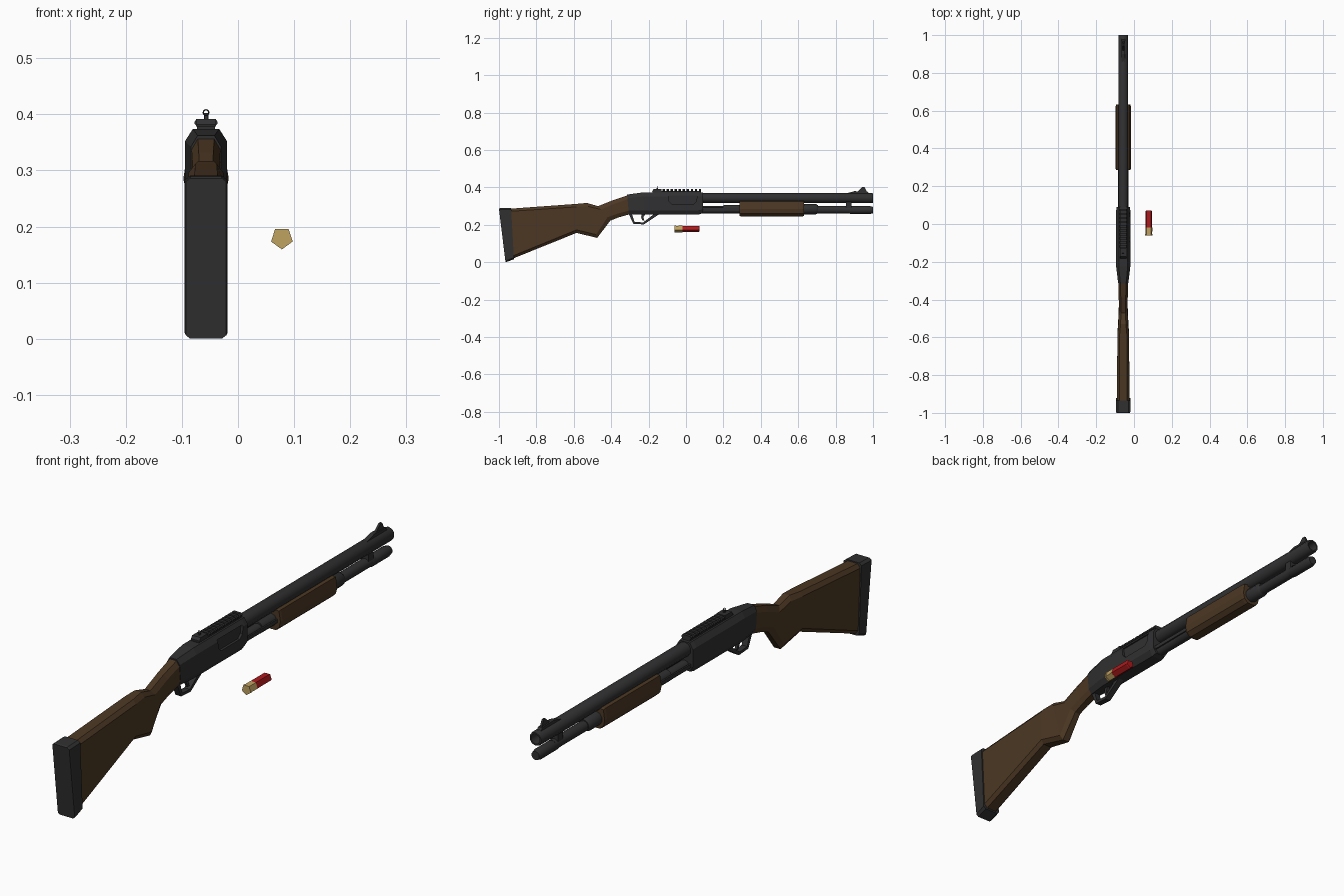
import bpy, bmesh, math

if "Cube" in bpy.data.objects:
    bpy.data.objects.remove(bpy.data.objects["Cube"])

GX = -0.057  # centre plane of the gun


def mat(name, r, g, b):
    m = bpy.data.materials.new(name)
    m.diffuse_color = (r, g, b, 1)
    m.use_nodes = True
    m.node_tree.nodes["Principled BSDF"].inputs["Base Color"].default_value = m.diffuse_color
    return m


STEEL = mat("dark_steel", 0.030, 0.030, 0.032)
RUBBER = mat("black_rubber", 0.030, 0.030, 0.031)
WOOD = mat("brown_wood", 0.072, 0.039, 0.017)
RED = mat("red_plastic", 0.42, 0.010, 0.012)
BRASS = mat("brass", 0.53, 0.36, 0.12)


def finish(name, bm, material, smooth=None):
    bmesh.ops.recalc_face_normals(bm, faces=bm.faces)
    me = bpy.data.meshes.new(name)
    bm.to_mesh(me)
    bm.free()
    ob = bpy.data.objects.new(name, me)
    bpy.context.collection.objects.link(ob)
    me.materials.append(material)
    if smooth:
        bpy.ops.object.select_all(action='DESELECT')
        ob.select_set(True)
        bpy.context.view_layer.objects.active = ob
        bpy.ops.object.shade_smooth_by_angle(angle=smooth)
    return ob


def skin(name, rings, material, smooth=None):
    """Join equal-length rings of points and cap both ends."""
    bm = bmesh.new()
    vs = [[bm.verts.new(p) for p in r] for r in rings]
    n = len(vs[0])
    for a, b in zip(vs, vs[1:]):
        for i in range(n):
            bm.faces.new((a[i], a[(i + 1) % n], b[(i + 1) % n], b[i]))
    bm.faces.new(vs[0])
    bm.faces.new(vs[-1])
    return finish(name, bm, material, smooth)


def body(name, stations, material, smooth=None):
    """Loft of chamfered rectangles: (y_top, z_top, y_bot, z_bot, half_width, chamfer_x, chamfer_z)."""
    rings = []
    for yt, zt, yb, zb, w, cx, cz in stations:
        h = zt - zb
        half = [(w - cx, 0), (w, cz / h), (w, 1 - cz / h), (w - cx, 1)]
        pts = half + [(-x, t) for x, t in reversed(half)]
        rings.append([(GX + x, yb + (yt - yb) * t, zb + h * t) for x, t in pts])
    return skin(name, rings, material, smooth)


def lathe(name, profile, z, material, sides=10, x=GX, phase=0.0, smooth=0.7):
    """Turned part along y from (y, radius) pairs."""
    rings = []
    for y, r in profile:
        ang = [phase + 2 * math.pi * i / sides for i in range(sides)]
        rings.append([(x + r * math.sin(a), y, z + r * math.cos(a)) for a in ang])
    return skin(name, rings, material, smooth)


def prism(name, pts, w, material, x=GX):
    """Side profile in (y, z), extruded across x."""
    return skin(name, [[(x + s * w, y, z) for y, z in pts] for s in (-1, 1)], material)


def block(name, y0, y1, z0, z1, w, material, x=GX):
    return prism(name, [(y0, z0), (y1, z0), (y1, z1), (y0, z1)], w, material, x)


# Wooden stock with pistol grip
body("stock", [
    (-0.945, 0.286, -0.92, 0.022, 0.033, 0.012, 0.014),
    (-0.585, 0.312, -0.585, 0.157, 0.031, 0.012, 0.016),
    (-0.53, 0.317, -0.475, 0.130, 0.025, 0.011, 0.018),
    (-0.47, 0.300, -0.405, 0.222, 0.023, 0.011, 0.018),
    (-0.39, 0.332, -0.36, 0.240, 0.024, 0.011, 0.020),
    (-0.30, 0.361, -0.30, 0.257, 0.026, 0.011, 0.020),
], WOOD)

# Recoil pad
body("butt_pad", [
    (-1.0, 0.286, -0.965, 0.0, 0.036, 0.008, 0.006),
    (-0.995, 0.289, -0.958, 0.002, 0.038, 0.010, 0.008),
    (-0.935, 0.291, -0.92, 0.016, 0.038, 0.010, 0.008),
], RUBBER)

# Receiver
receiver = body("receiver", [
    (-0.315, 0.362, -0.305, 0.256, 0.027, 0.012, 0.020),
    (-0.225, 0.374, -0.225, 0.256, 0.0375, 0.014, 0.022),
    (0.07, 0.374, 0.07, 0.256, 0.0375, 0.014, 0.022),
    (0.09, 0.372, 0.09, 0.262, 0.0355, 0.014, 0.022),
], STEEL)

# Ejection port cut into the right side
cutter = prism("port_cutter", [(-0.09, 0.325), (-0.075, 0.310), (0.04, 0.310), (0.055, 0.325),
                               (0.06, 0.358), (-0.095, 0.358)], 0.014, STEEL, x=GX + 0.042)
cutter.hide_render = True
cutter.hide_viewport = True
cut = receiver.modifiers.new("port", 'BOOLEAN')
cut.object = cutter
cut.operation = 'DIFFERENCE'
cut.solver = 'EXACT'

# Trigger guard and trigger
prism("trigger_guard", [(-0.308, 0.262), (-0.282, 0.206), (-0.225, 0.202), (-0.135, 0.262),
                        (-0.165, 0.262), (-0.229, 0.213), (-0.275, 0.216), (-0.290, 0.262)],
      0.012, STEEL)
prism("trigger", [(-0.235, 0.262), (-0.215, 0.262), (-0.228, 0.240), (-0.222, 0.222),
                  (-0.232, 0.222), (-0.240, 0.240)], 0.005, STEEL)

# Barrel with open muzzle, magazine tube, sleeve and cap
lathe("barrel", [(0.06, 0.027), (0.995, 0.027), (1.0, 0.025), (1.0, 0.019), (0.9, 0.019)],
      0.343, STEEL)
lathe("magazine_tube", [(0.06, 0.020), (0.90, 0.020)], 0.281, STEEL)
lathe("pump_sleeve", [(0.20, 0.023), (0.62, 0.023), (0.625, 0.0275), (0.695, 0.0275),
                      (0.705, 0.021)], 0.284, STEEL)
lathe("magazine_cap", [(0.87, 0.018), (0.88, 0.021), (0.985, 0.021), (1.0, 0.017)], 0.279, STEEL)
block("barrel_clamp", 0.855, 0.885, 0.272, 0.345, 0.016, STEEL)
for s in (-1, 1):
    block("action_bar", 0.08, 0.30, 0.278, 0.292, 0.003, STEEL, x=GX + s * 0.024)

# Wooden pump handle
half = [(0.018, 0.245), (0.035, 0.260), (0.0405, 0.285), (0.034, 0.326), (0.022, 0.328)]
section = half + [(-x, z) for x, z in reversed(half)]
skin("pump_handle", [[(GX + x * k, y, 0.286 + (z - 0.286) * k) for x, z in section]
                     for y, k in ((0.285, 0.95), (0.295, 1), (0.62, 1), (0.632, 0.95))], WOOD)

# Accessory rail with cross ribs
block("rail_base", -0.18, 0.08, 0.368, 0.382, 0.016, STEEL)
for i in range(10):
    y = -0.125 + i * 0.0215
    sec = [(0.016, 0.379), (0.0205, 0.383), (0.0205, 0.387), (0.016, 0.392)]
    sec += [(-x, z) for x, z in reversed(sec)]
    skin("rail_rib", [[(GX + x, yy, z) for x, z in sec] for yy in (y, y + 0.012)], STEEL)

# Rear ring sight
prism("rear_sight_base", [(-0.182, 0.378), (-0.13, 0.378), (-0.13, 0.392), (-0.172, 0.392)],
      0.018, STEEL)
block("rear_sight_post", -0.158, -0.150, 0.390, 0.398, 0.003, STEEL)
bpy.ops.mesh.primitive_torus_add(major_segments=12, minor_segments=4, major_radius=0.005,
                                 minor_radius=0.0012, location=(GX, -0.154, 0.403),
                                 rotation=(math.pi / 2, 0, 0))
ring = bpy.context.object
ring.name = "rear_sight_ring"
ring.data.materials.append(STEEL)

# Front sight ramp and blade
prism("front_sight_ramp", [(0.85, 0.366), (0.98, 0.366), (0.97, 0.377), (0.90, 0.380)],
      0.009, STEEL)
prism("front_sight_blade", [(0.915, 0.376), (0.968, 0.376), (0.955, 0.402), (0.943, 0.402)],
      0.004, STEEL)

# Loose shell: red hull and brass head, five sided
SX, SZ = 0.0782, 0.1795
lathe("shell_hull", [(-0.02, 0.0190), (0.066, 0.0190), (0.071, 0.016)], SZ, RED, 5, SX, math.pi / 5,
      None)
lathe("shell_head", [(-0.061, 0.0203), (-0.054, 0.0203), (-0.053, 0.0192), (-0.019, 0.0196)],
      SZ, BRASS, 5, SX, math.pi / 5, None)
